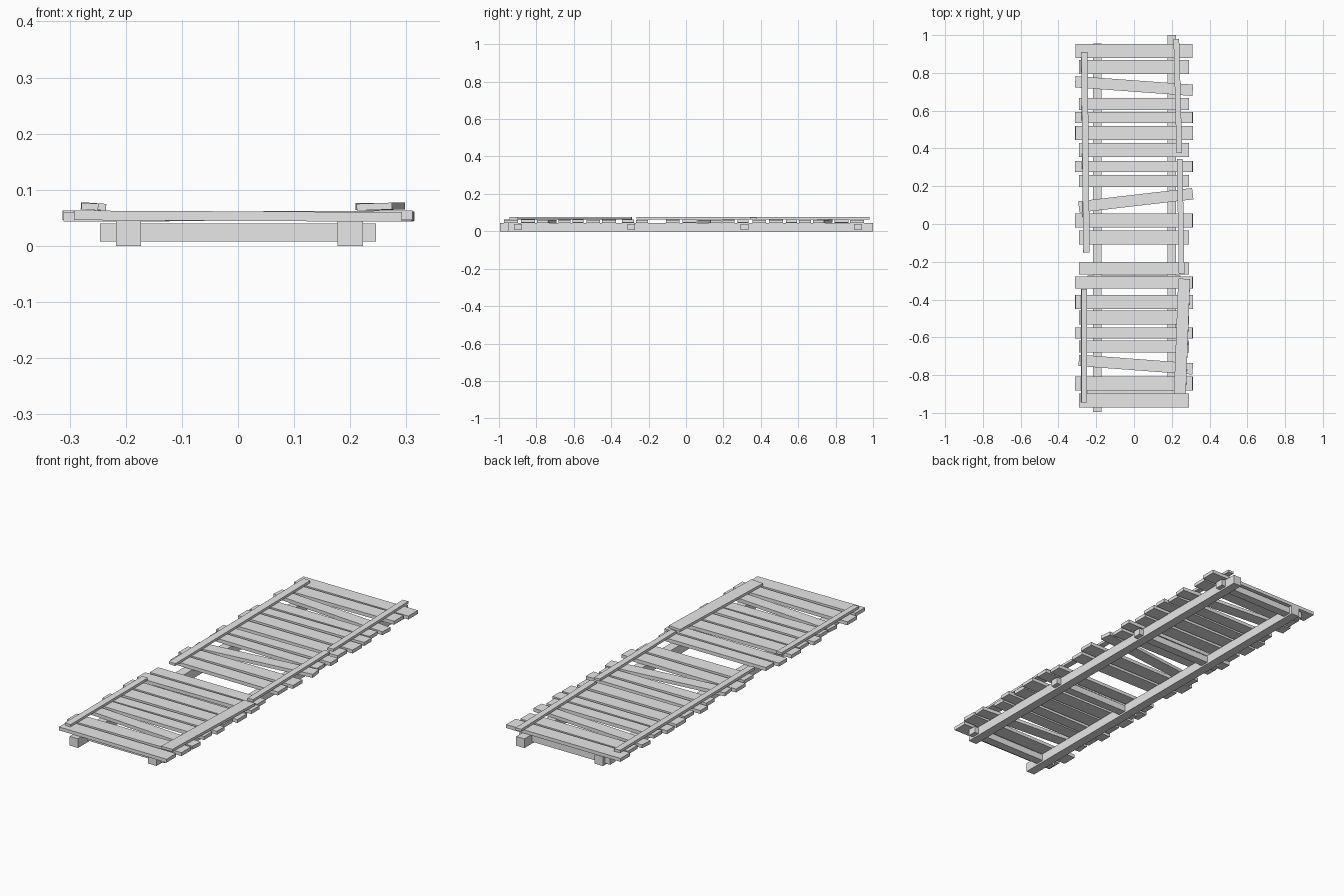
import bpy
from math import atan2, hypot, radians
from mathutils import Matrix, Vector

cube = bpy.data.objects.get("Cube")
if cube:
    bpy.data.objects.remove(cube)

wood = bpy.data.materials.new("weathered_grey")
wood.use_nodes = True
grey = (0.8, 0.8, 0.8, 1)
wood.diffuse_color = grey
wood.node_tree.nodes["Principled BSDF"].inputs["Base Color"].default_value = grey


def board(name, start, end, width, thick, roll=0):
    """Straight timber between two end points, rolled about its length in degrees."""
    a, b = Vector(start), Vector(end)
    d = b - a
    bpy.ops.mesh.primitive_cube_add(size=1)
    timber = bpy.context.object
    timber.name = timber.data.name = name
    heading = Matrix.Rotation(atan2(d.y, d.x), 4, "Z")
    pitch = Matrix.Rotation(-atan2(d.z, hypot(d.x, d.y)), 4, "Y")
    turn = Matrix.Rotation(radians(roll), 4, "X")
    size = Matrix.Diagonal((d.length, width, thick, 1))
    timber.data.transform(Matrix.Translation((a + b) / 2) @ heading @ pitch @ turn @ size)
    timber.data.materials.append(wood)


# Long bearers under the deck, staggered lengthwise
beam = 0.045
for name, x, front, back in (("right_beam", -0.195, -0.995, 0.955),
                             ("left_beam", 0.2, -0.95, 1)):
    board(name, (x, front, beam / 2), (x, back, beam / 2), beam, beam)

# Cross ties through the bearers
tie_reach, tie_height, tie_spacing = 0.246, 0.024, 0.606
for i in range(4):
    y = tie_spacing * (i - 1.5) + 0.01
    board(f"cross_tie_{i + 1}", (-tie_reach, y, tie_height), (tie_reach, y, tie_height),
          0.042, 0.032)

# Deck planks laid from back to front. Letters are boards: wide, medium, narrow,
# or skewed down / up towards the left; capitals overhang further.
# A dot is a little extra gap and an underscore is a missing board.
layout = "WwDmN.W.w..N.m.u.W.w_mM....Ww.NmdW.w"
board_width = {"w": 0.074, "m": 0.064, "n": 0.058, "d": 0.06, "u": 0.06}
skew = {"d": 0.045, "u": -0.07}
skew_room, gap, dot, hole = 0.107, 0.01, 0.006, 0.085
deck_height, deck_thick = 0.053, 0.017
long_end, short_end = 0.311, 0.292

edge = 0.952
count = 0
for letter in layout:
    if letter == ".":
        edge -= dot
        continue
    if letter == "_":
        edge -= hole
        continue
    kind = letter.lower()
    skewed = kind in skew
    room = skew_room if skewed else board_width[kind]
    y = edge - room / 2
    edge -= room + gap
    count += 1
    shift = skew.get(kind, 0) / 2
    tilt = (count % 3 - 1) / 700
    right = long_end if letter.isupper() else short_end
    left = long_end if skewed or letter.isupper() else short_end
    board(f"plank_{count}",
          (-right, y + shift, deck_height - tilt),
          (left, y - shift, deck_height + tilt),
          board_width[kind], deck_thick)


def rail(name, front, back, width, roll=0):
    """Thin batten lying on the deck between two (x, y) points."""
    rail_height, rail_thick = 0.07, 0.012
    board(name, (*front, rail_height), (*back, rail_height), width, rail_thick, roll)


# Edge rails on top of the planks
rail("right_rail_back", (-0.252, -0.152), (-0.263, 0.91), 0.034, roll=4)
rail("right_rail_front", (-0.264, -0.945), (-0.264, -0.345), 0.03, roll=3)
rail("left_rail_back", (0.24, 0.375), (0.224, 0.98), 0.03)
rail("left_rail_middle", (0.252, -0.265), (0.242, 0.345), 0.03)
rail("left_rail_front", (0.243, -0.9), (0.266, -0.29), 0.063, roll=-2)
